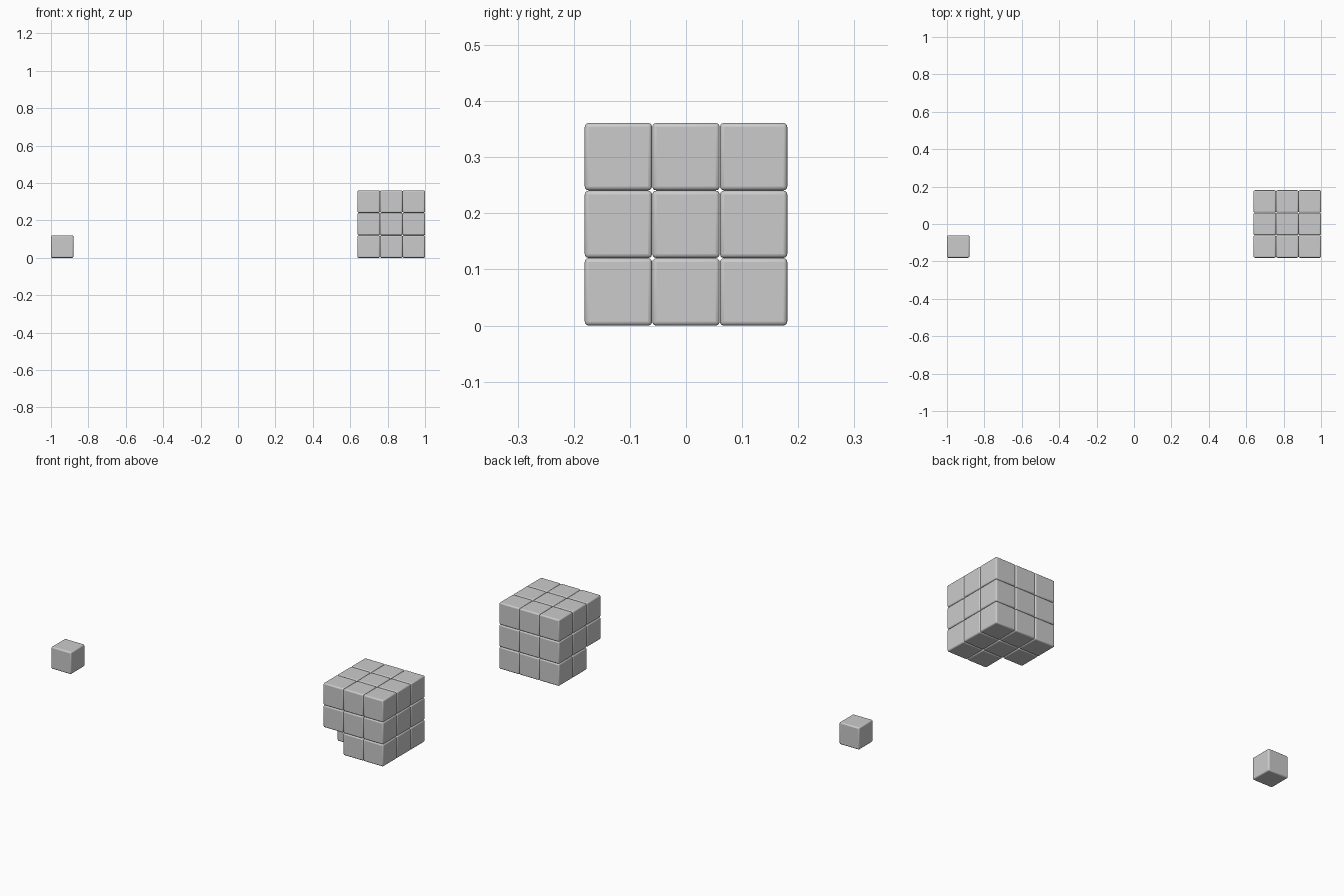
import bpy
import bmesh

if "Cube" in bpy.data.objects:
    bpy.data.objects.remove(bpy.data.objects["Cube"])

SIZE = 0.12      # edge of one block
PITCH = 0.1205   # spacing between blocks
HALF = SIZE / 2

# Shared rounded block mesh
mesh = bpy.data.meshes.new("rounded_block")
bm = bmesh.new()
bmesh.ops.create_cube(bm, size=SIZE)
bmesh.ops.bevel(bm, geom=bm.edges[:], offset=0.007, segments=3,
                profile=0.5, affect='EDGES')
for f in bm.faces:
    f.smooth = f.calc_area() < 0.005
bm.to_mesh(mesh)
bm.free()


def block(name, x, y, z):
    ob = bpy.data.objects.new(name, mesh)
    ob.location = (x, y, z)
    bpy.context.collection.objects.link(ob)
    return ob


# Stacked three by three by three cube, missing its lower front left corner
cx = 1.0 - HALF - PITCH
for i in (-1, 0, 1):
    for j in (-1, 0, 1):
        for k in (0, 1, 2):
            if (i, j, k) != (-1, -1, 0):
                block(f"cube_block_{i + 1}_{j + 1}_{k}",
                      cx + i * PITCH, j * PITCH, HALF + k * PITCH)

# The removed corner, set apart on the left
block("loose_corner_block", -1.0 + HALF, -PITCH, HALF)
